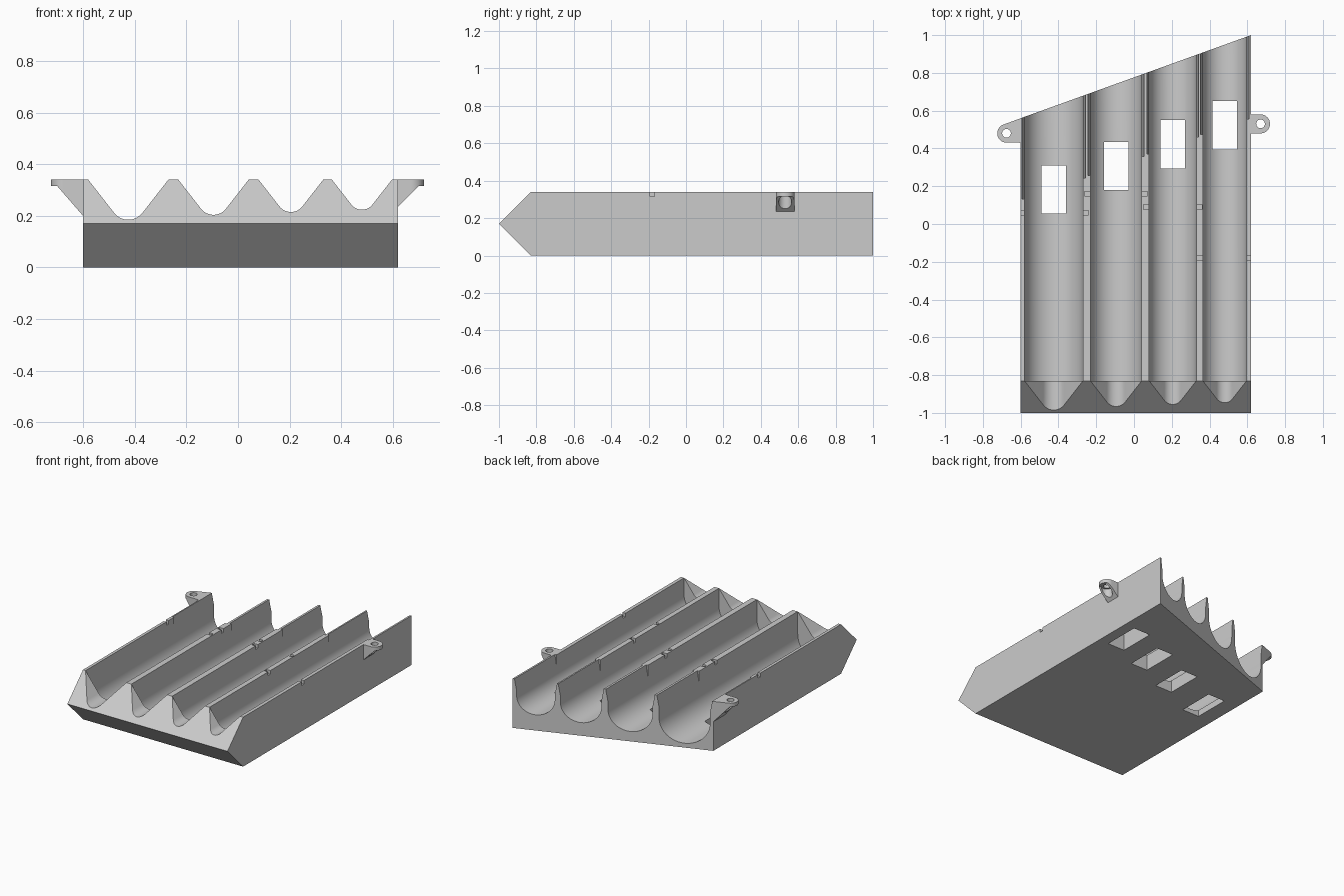
import bpy, bmesh, math
from mathutils import Vector

old = bpy.data.objects.get("Cube")
if old:
    bpy.data.objects.remove(old, do_unlink=True)

grey = bpy.data.materials.new("plain grey")
grey.use_nodes = True
GREY = (0.6, 0.6, 0.6, 1)
grey.diffuse_color = GREY
grey.node_tree.nodes["Principled BSDF"].inputs["Base Color"].default_value = GREY

LEFT, RIGHT, TOP = -0.60, 0.62, 0.34
BACK_LEFT, BACK_RIGHT = 0.56, 1.0
SLOPE = (BACK_RIGHT - BACK_LEFT) / (RIGHT - LEFT)


def back_y(x):
    return BACK_LEFT + SLOPE * (x - LEFT)


def prism(name, outline, axis, start, end):
    """Extrude a 2D outline along an axis; outline uses the other two axes in order."""
    def place(p, d):
        co = list(p)
        co.insert("xyz".index(axis), d)
        return Vector(co)
    bm = bmesh.new()
    a = [bm.verts.new(place(p, start)) for p in outline]
    b = [bm.verts.new(place(p, end)) for p in outline]
    bm.faces.new(a)
    bm.faces.new(b)
    for i in range(len(a)):
        j = (i + 1) % len(a)
        bm.faces.new((a[i], a[j], b[j], b[i]))
    bmesh.ops.recalc_face_normals(bm, faces=bm.faces)
    mesh = bpy.data.meshes.new(name)
    bm.to_mesh(mesh)
    bm.free()
    mesh.materials.append(grey)
    ob = bpy.data.objects.new(name, mesh)
    bpy.context.collection.objects.link(ob)
    return ob


def activate(ob):
    bpy.ops.object.select_all(action='DESELECT')
    ob.select_set(True)
    bpy.context.view_layer.objects.active = ob


def cut(ob, cutter):
    activate(ob)
    mod = ob.modifiers.new("cut", 'BOOLEAN')
    mod.operation, mod.solver, mod.object = 'DIFFERENCE', 'EXACT', cutter
    bpy.ops.object.modifier_apply(modifier=mod.name)
    bpy.data.objects.remove(cutter, do_unlink=True)


def arc(cx, cy, r, a0, a1, n=24):
    return [(cx + r * math.cos(math.radians(a0 + (a1 - a0) * i / n)),
             cy + r * math.sin(math.radians(a0 + (a1 - a0) * i / n))) for i in range(n + 1)]


def rect(x0, x1, y0, y1):
    return [(x0, y0), (x1, y0), (x1, y1), (x0, y1)]


def notch_outline(c, r):
    """V notch with a rounded bottom at the channel's axis height."""
    small = 0.45 * r
    d = math.hypot(r, r - small)
    tangent = math.atan2(r - small, r) - math.acos(small / d)
    ang = math.degrees(tangent)
    up = 0.06
    out = r - up * math.tan(tangent)
    return ([(c - out, TOP + up)]
            + arc(c, TOP - r + small, small, -180 - ang, ang, 16)
            + [(c + out, TOP + up)])


# Tray body: wedge-nosed block with a slanted back
tray = prism("tray", [(-1, 0.17), (-0.83, 0), (1.2, 0), (1.2, TOP), (-0.83, TOP)],
             'x', LEFT, RIGHT)
cut(tray, prism("back_cutter", [(-1, back_y(-1)), (1, back_y(1)), (1, 2), (-1, 2)],
                'z', -0.2, 0.6))

# Channels: centre, radius, window start, retaining slot position
channels = [(-0.425, 0.155, 0.055, 0.06), (-0.095, 0.136, 0.18, 0.16),
            (0.205, 0.125, 0.295, 0.09), (0.48, 0.116, 0.395, -0.18)]
for c, r, win, slot in channels:
    # round-bottomed trough
    trough = [(c - r, 0.5)] + arc(c, TOP - r, r, 180, 360, 40) + [(c + r, 0.5)]
    cut(tray, prism("trough_cutter", trough, 'y', -0.83, 1.3))
    # dispensing notch in the nose
    cut(tray, prism("notch_cutter", notch_outline(c, r), 'y', -1.1, -0.8))
    # window through the floor
    cut(tray, prism("window_cutter", rect(c - 0.065, c + 0.065, win, win + 0.255),
                    'z', -0.1, TOP - r))
    # small slots through the wall tops
    cut(tray, prism("slot_cutter", rect(slot - 0.012, slot + 0.012, 0.315, 0.4),
                    'x', c - r - 0.03, c + r + 0.03))

# Thinned wall tops towards the back
for c, r, win, slot in channels:
    for s in (-1, 1):
        e = c + s * r
        start = back_y(e) - 0.435
        flare = [(e - s * 0.02, 0.26), (e, 0.26), (e + s * 0.012, TOP - 0.01),
                 (e + s * 0.012, 0.42), (e - s * 0.02, 0.42)]
        cut(tray, prism("flare_cutter", flare, 'y', start, 1.3))


# Screw ears: tab on top of a sloping gusset, with a bored hole
def ear(name, outline, cx, cy, side, wall, low):
    tip = side * 0.70
    ob = prism(name, outline, 'z', low - 0.02, TOP)
    under = [(side * 0.9, 0.315), (tip, 0.315), (wall, low),
             (wall - side * 0.1, low), (wall - side * 0.1, -0.1), (side * 0.9, -0.1)]
    cut(ob, prism("gusset_cutter", under, 'y', 0, 1))
    cut(ob, prism("bore_cutter", arc(cx, cy, 0.035, 0, 345, 23), 'z', 0, 0.315))
    cut(ob, prism("hole_cutter", arc(cx, cy, 0.023, 0, 345, 23), 'z', 0, 0.5))
    return ob


slant = 90 + math.degrees(math.atan(SLOPE))
ear_right = ear("right_ear", [(-0.595, 0.43)] + arc(-0.675, 0.48, 0.049, 270, slant)
                + [(-0.595, back_y(-0.595))], -0.675, 0.48, -1, LEFT, 0.20)
ear_left = ear("left_ear", [(0.615, 0.48)] + arc(0.67, 0.53, 0.05, -90, 90)
               + [(0.615, 0.58)], 0.67, 0.53, 1, RIGHT, 0.235)

for ob in (tray, ear_right, ear_left):
    activate(ob)
    bpy.ops.object.shade_smooth_by_angle(angle=math.radians(30))
